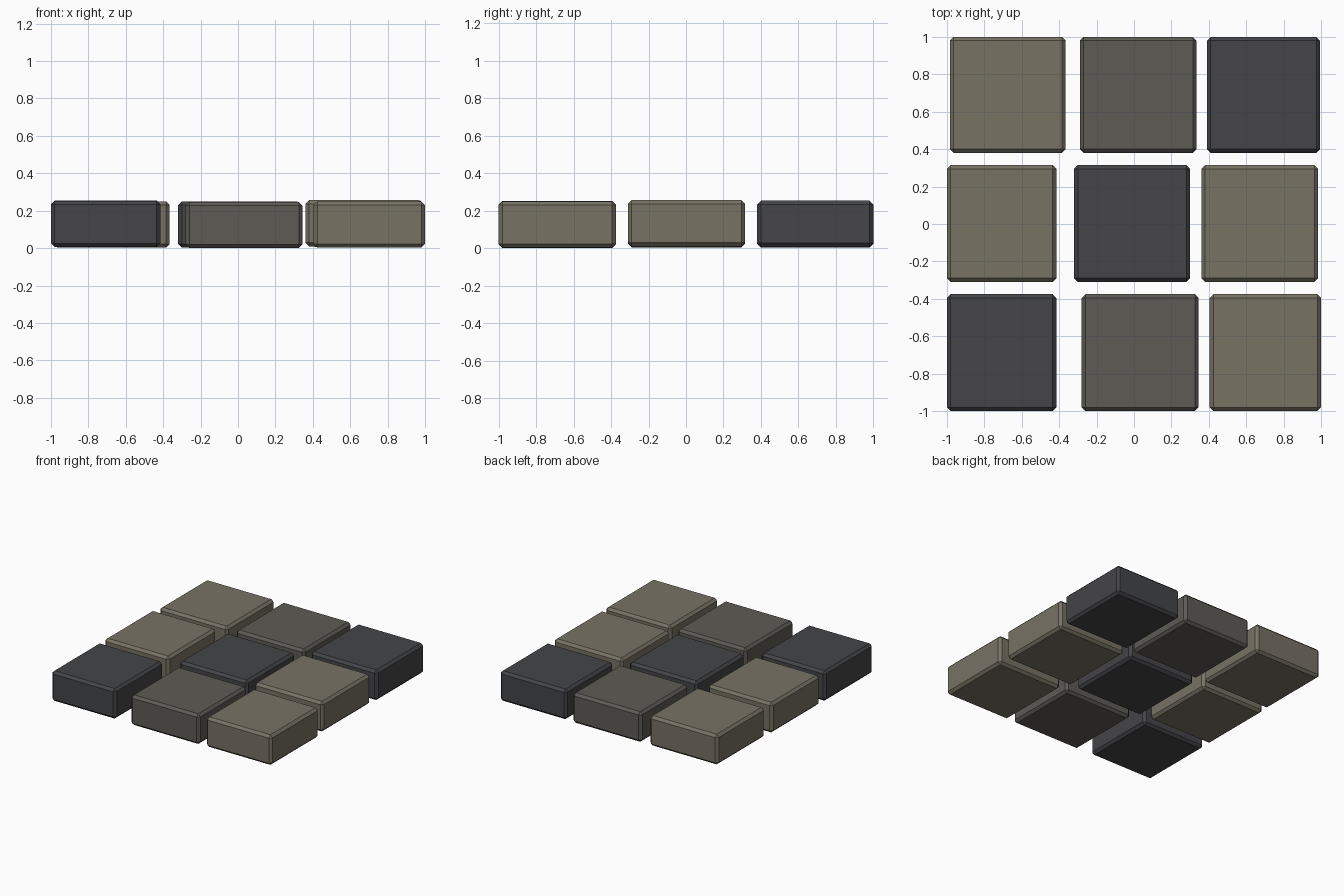
import bpy

if "Cube" in bpy.data.objects:
    bpy.data.objects.remove(bpy.data.objects["Cube"])

def material(name, rgb):
    m = bpy.data.materials.new(name)
    m.diffuse_color = (*rgb, 1)
    m.use_nodes = True
    m.node_tree.nodes["Principled BSDF"].inputs["Base Color"].default_value = m.diffuse_color
    return m

TAN = material("tan_stone", (0.185, 0.168, 0.127))
GREY = material("grey_stone", (0.108, 0.104, 0.091))
DARK = material("dark_stone", (0.058, 0.059, 0.065))

# Rows of paving stones: y range, then (x min, x max, z bottom, material)
rows = [
    ("front", -1.0, -0.375, [(-1.0, -0.415, 0.005, DARK), (-0.28, 0.345, 0.0, GREY), (0.405, 1.0, 0.003, TAN)]),
    ("middle", -0.31, 0.315, [(-1.0, -0.415, 0.008, TAN), (-0.32, 0.30, 0.003, DARK), (0.36, 0.985, 0.01, TAN)]),
    ("back", 0.38, 1.0, [(-0.985, -0.365, 0.003, TAN), (-0.29, 0.335, 0.003, GREY), (0.39, 0.995, 0.007, DARK)]),
]
HEIGHT = 0.247

for row, y0, y1, stones in rows:
    for side, (x0, x1, z, mat) in zip(("left", "centre", "right"), stones):
        bpy.ops.mesh.primitive_cube_add(size=1, location=((x0 + x1) / 2, (y0 + y1) / 2, z + HEIGHT / 2))
        o = bpy.context.object
        o.name = f"{row}_{side}_stone"
        o.scale = (x1 - x0, y1 - y0, HEIGHT)
        bpy.ops.object.transform_apply(location=False, rotation=False, scale=True)
        o.data.materials.append(mat)
        # Chamfered edges
        b = o.modifiers.new("chamfer", 'BEVEL')
        b.width = 0.02
        b.segments = 1
